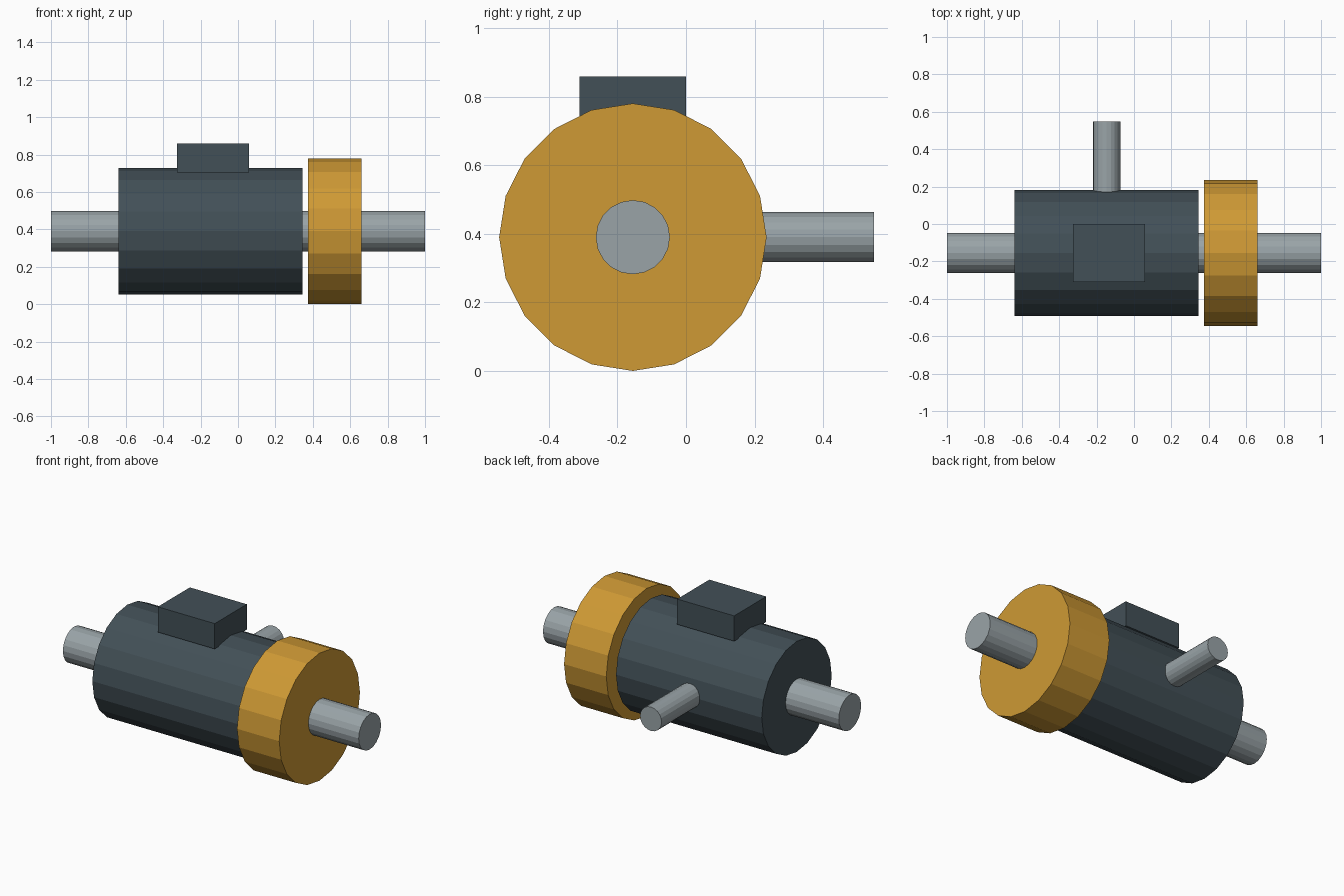
import bpy
from math import pi

if "Cube" in bpy.data.objects:
    bpy.data.objects.remove(bpy.data.objects["Cube"])

AXIS_Y, AXIS_Z = -0.155, 0.39
SIDES = 20


def material(name, color):
    m = bpy.data.materials.new(name)
    m.diffuse_color = (*color, 1)
    m.use_nodes = True
    m.node_tree.nodes["Principled BSDF"].inputs["Base Color"].default_value = m.diffuse_color
    return m


slate = material("slate", (0.055, 0.08, 0.095))
orange = material("orange", (0.62, 0.32, 0.035))
steel = material("steel", (0.32, 0.37, 0.39))


def finish(name, mat):
    obj = bpy.context.object
    obj.name = name
    obj.data.materials.append(mat)
    return obj


def cylinder(name, radius, start, end, mat, axis="X", x=0):
    """Cylinder between two positions along X, or along Y at the given x."""
    mid = (start + end) / 2
    if axis == "X":
        loc, rot = (mid, AXIS_Y, AXIS_Z), (0, pi / 2, 0)
    else:
        loc, rot = (x, mid, AXIS_Z), (pi / 2, 0, 0)
    bpy.ops.mesh.primitive_cylinder_add(vertices=SIDES, radius=radius,
                                        depth=end - start, location=loc, rotation=rot)
    return finish(name, mat)


# Main housing, end flange and through shaft on one axis
cylinder("housing", 0.338, -0.64, 0.345, slate)
cylinder("flange", 0.39, 0.375, 0.66, orange)
cylinder("shaft", 0.108, -1.0, 1.0, steel)

# Side pipe leaving the back of the housing
cylinder("side_pipe", 0.073, 0.17, 0.548, steel, axis="Y", x=-0.146)

# Terminal box on top
bpy.ops.mesh.primitive_cube_add(size=1, location=(-0.133, AXIS_Y, 0.781))
box = finish("terminal_box", slate)
box.scale = (0.385, 0.31, 0.155)
